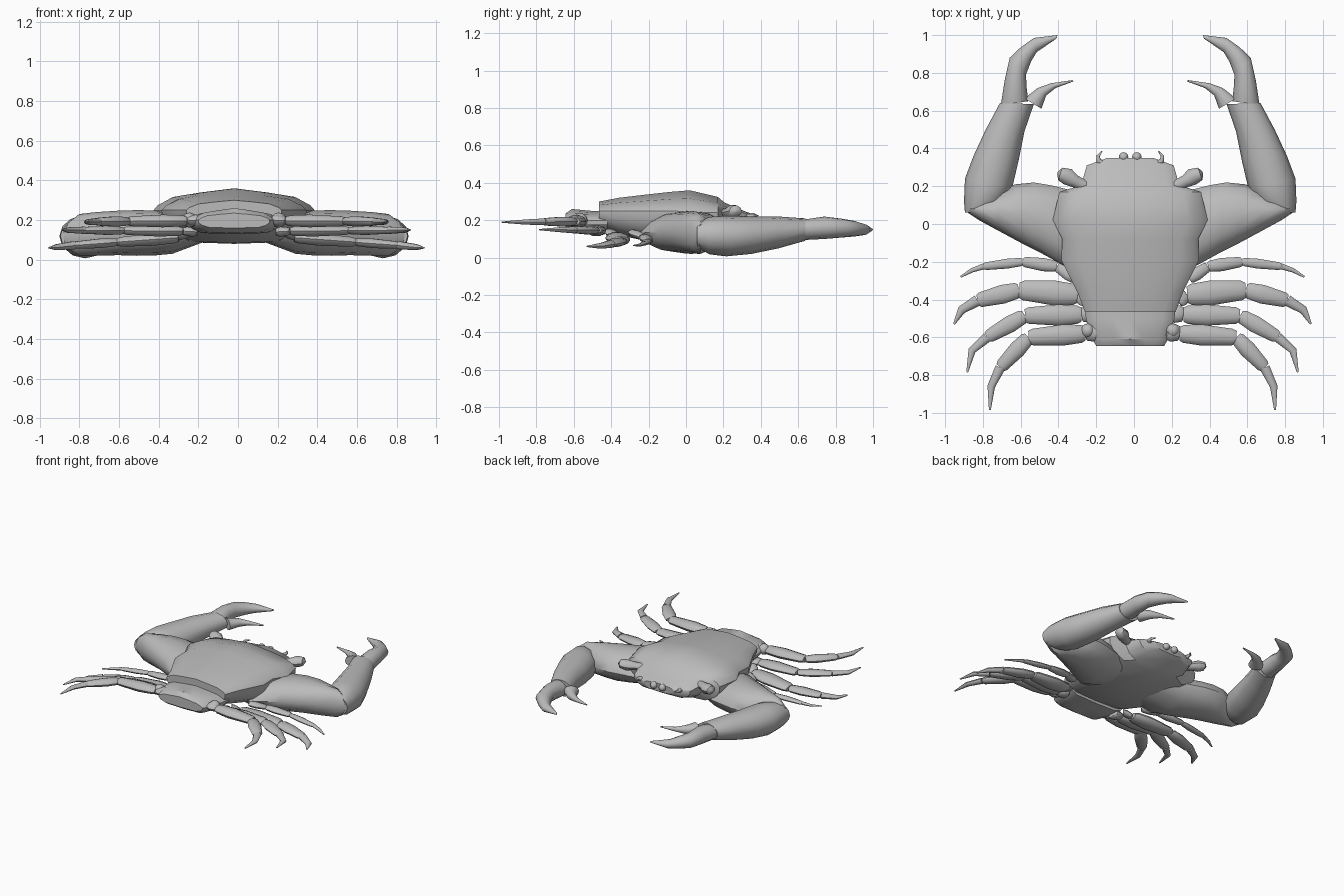
import bpy, math
from mathutils import Vector

cube = bpy.data.objects.get("Cube")
if cube:
    bpy.data.objects.remove(cube, do_unlink=True)

CENTRE = Vector((-0.02, 0, 0))
SIDES = (("left", 1), ("right", -1))

shell = bpy.data.materials.new("shell grey")
shell.use_nodes = True
GREY = (0.5, 0.5, 0.5, 1)
shell.diffuse_color = GREY
shell.node_tree.nodes["Principled BSDF"].inputs["Base Color"].default_value = GREY


def loft(name, rings, side=1, angle=40):
    """Skin a list of closed rings, cap both ends, optionally mirror in x."""
    n = len(rings[0])
    verts = [CENTRE + Vector((side * p[0], p[1], p[2])) for r in rings for p in r]
    faces = [list(range(n))[::-1], [len(verts) - n + i for i in range(n)]]
    for k in range(len(rings) - 1):
        for i in range(n):
            j = (i + 1) % n
            faces.append([k * n + i, k * n + j, (k + 1) * n + j, (k + 1) * n + i])
    mesh = bpy.data.meshes.new(name)
    mesh.from_pydata(verts, [], faces)
    obj = bpy.data.objects.new(name, mesh)
    bpy.context.collection.objects.link(obj)
    mesh.materials.append(shell)
    bpy.ops.object.select_all(action='DESELECT')
    obj.select_set(True)
    bpy.context.view_layer.objects.active = obj
    bpy.ops.object.mode_set(mode='EDIT')
    bpy.ops.mesh.select_all(action='SELECT')
    bpy.ops.mesh.normals_make_consistent(inside=False)
    bpy.ops.object.mode_set(mode='OBJECT')
    bpy.ops.object.shade_smooth_by_angle(angle=math.radians(angle))


def oval(mid, half, height, n=12):
    """Ring around mid: half is the horizontal half-axis, height the vertical one."""
    ring = []
    for i in range(n):
        a = math.tau * i / n
        ring.append(mid + half * math.cos(a) + Vector((0, 0, height * math.sin(a))))
    return ring


def limb(name, sections, side):
    """Limb from (outer edge, inner edge, centre z, half height) sections."""
    rings = []
    for outer, inner, z, h in sections:
        a, b = Vector((*outer, z)), Vector((*inner, z))
        rings.append(oval((a + b) / 2, (a - b) / 2, h))
    loft(name, rings, side)


def tube(name, path, radii, side, flat=1.0):
    """Tube along path; flat scales its vertical thickness."""
    rings = []
    for i, p in enumerate(path):
        d = path[min(i + 1, len(path) - 1)] - path[max(i - 1, 0)]
        across = Vector((-d.y, d.x, 0)).normalized()
        rings.append(oval(p, across * radii[i], radii[i] * flat, 10))
    loft(name, rings, side)


def segment(name, a, b, r, side, flat):
    """Leg segment that bulges slightly and narrows at the joints."""
    steps = ((0, .65), (.07, .85), (.4, 1), (.93, .78), (1, .6))
    tube(name, [a.lerp(b, t) for t, f in steps], [r * f for t, f in steps], side, flat)


def ball(name, place, size, side):
    steps = [math.pi * (i + .1) / 8.2 for i in range(9)]
    rings = []
    for a in steps:
        mid = Vector(place) - Vector((0, size * math.cos(a), 0))
        rings.append(oval(mid, Vector((size * math.sin(a), 0, 0)), size * math.sin(a)))
    loft(name, rings, side)


def slice_ring(y, width, top, rim, low):
    """Cross-section of the body: ridged top, upright rim, full rounded belly."""
    t = top - rim
    d = rim - low
    half = [(0, top), (.4, rim + t * .82), (.75, rim + t * .62), (.94, rim + t * .25),
            (1, rim), (.99, rim - d * .3), (.9, rim - d * .65), (.68, low + d * .06)]
    right = [(width * f, y, z) for f, z in half]
    left = [(-x, y, z) for x, y, z in right[:0:-1]]
    return right + [(0, y, low)] + left


# Carapace: y, half width, top, rim, belly
body = [(-.465, .24, .30, .25, .17), (-.36, .28, .32, .25, .12), (-.19, .365, .34, .25, .085),
        (-.08, .36, .352, .25, .08), (.02, .41, .36, .245, .08), (.17, .375, .325, .24, .1),
        (.205, .26, .295, .24, .115), (.31, .23, .25, .22, .15), (.35, .12, .235, .215, .175)]
loft("carapace", [slice_ring(*s) for s in body], angle=32)

# Tail plate at the narrow end
tail = [(-.42, .24, .25, .2, .13), (-.5, .235, .25, .2, .13),
        (-.61, .2, .26, .2, .135), (-.645, .18, .235, .2, .16)]
loft("tail_plate", [slice_ring(*s) for s in tail], angle=32)

# Claw arms, the roots running in under the belly
upper = [((.14, -.24), (.16, .12), .14, .05), ((.30, -.245), (.32, .18), .13, .1),
         ((.37, -.21), (.42, .205), .135, .113), ((.47, -.155), (.51, .22), .135, .115),
         ((.56, -.11), (.61, .21), .135, .112), ((.69, -.04), (.70, .165), .13, .11),
         ((.80, .02), (.76, .13), .125, .105), ((.86, .06), (.83, .1), .12, .06)]
fore = [((.875, .06), (.74, .06), .12, .065), ((.88, .12), (.66, .13), .118, .1),
        ((.875, .24), (.625, .19), .115, .108), ((.83, .36), (.59, .34), .12, .1),
        ((.765, .5), (.56, .49), .135, .085), ((.69, .64), (.51, .635), .15, .06)]
big = [((.685, .63), (.54, .65), .15, .055), ((.665, .76), (.548, .72), .16, .06),
       ((.638, .88), (.552, .79), .158, .05), ((.58, .935), (.525, .86), .155, .042),
       ((.51, .985), (.495, .91), .15, .03), ((.385, 1), (.39, .982), .15, .006)]
small = [((.56, .665), (.47, .61), .15, .04), ((.49, .72), (.445, .68), .15, .03),
         ((.42, .745), (.395, .72), .15, .016), ((.305, .762), (.30, .755), .15, .004)]

# Walking legs: joints, widths, root and tip heights, flatness
legs = [
    ([(.3, -.29), (.40, -.225), (.58, -.2), (.79, -.225), (.85, -.245), (.91, -.28)],
     (.035, .035, .026), .135, .065, .6),
    ([(.24, -.41), (.29, -.375), (.6, -.35), (.82, -.405), (.905, -.455), (.945, -.53)],
     (.04, .066, .05), .14, .06, .5),
    ([(.2, -.47), (.27, -.48), (.57, -.485), (.77, -.6), (.85, -.67), (.875, -.785)],
     (.05, .056, .045), .14, .15, .52),
    ([(.18, -.57), (.25, -.58), (.55, -.6), (.7, -.76), (.748, -.86), (.755, -.985)],
     (.05, .056, .045), .2, .19, .6),
]

for label, s in SIDES:
    limb(label + "_upper_arm", upper, s)
    limb(label + "_forearm", fore, s)
    limb(label + "_big_finger", big, s)
    limb(label + "_small_finger", small, s)

    for k, (joints, widths, z0, z1, flat) in enumerate(legs):
        # Legs drop quickly from the body and level out toward the tip
        pts = [Vector((x + s * .012, y, z1 + (z0 - z1) * (1 - i / 5) ** 2))
               for i, (x, y) in enumerate(joints)]
        name = f"{label}_leg_{k + 1}"
        for i, w in enumerate(widths):
            segment(f"{name}_segment_{i + 1}", pts[i], pts[i + 1], w, s, flat)
        w = widths[-1] * .6
        tube(name + "_tip", pts[3:], (w, w * .75, .005), s, .7)
    ball(label + "_hip_knob", (.225, -.565, .2), .038, s)

    # Eyes on short stalks
    stalk = [Vector(p) for p in ((.2, .18, .23), (.29, .225, .24), (.33, .25, .245),
                                 (.37, .265, .25), (.385, .268, .25))]
    tube(label + "_eye", stalk, (.03, .033, .045, .035, .008), s, .85)

    # Feelers and mouth bumps
    feeler = [Vector(p) for p in ((.13, .31, .21), (.168, .335, .22),
                                  (.17, .36, .225), (.15, .385, .225))]
    tube(label + "_feeler", feeler, (.018, .014, .009, .003), s)
    ball(label + "_mouth_bump", (.035, .355, .215), .025, s)
